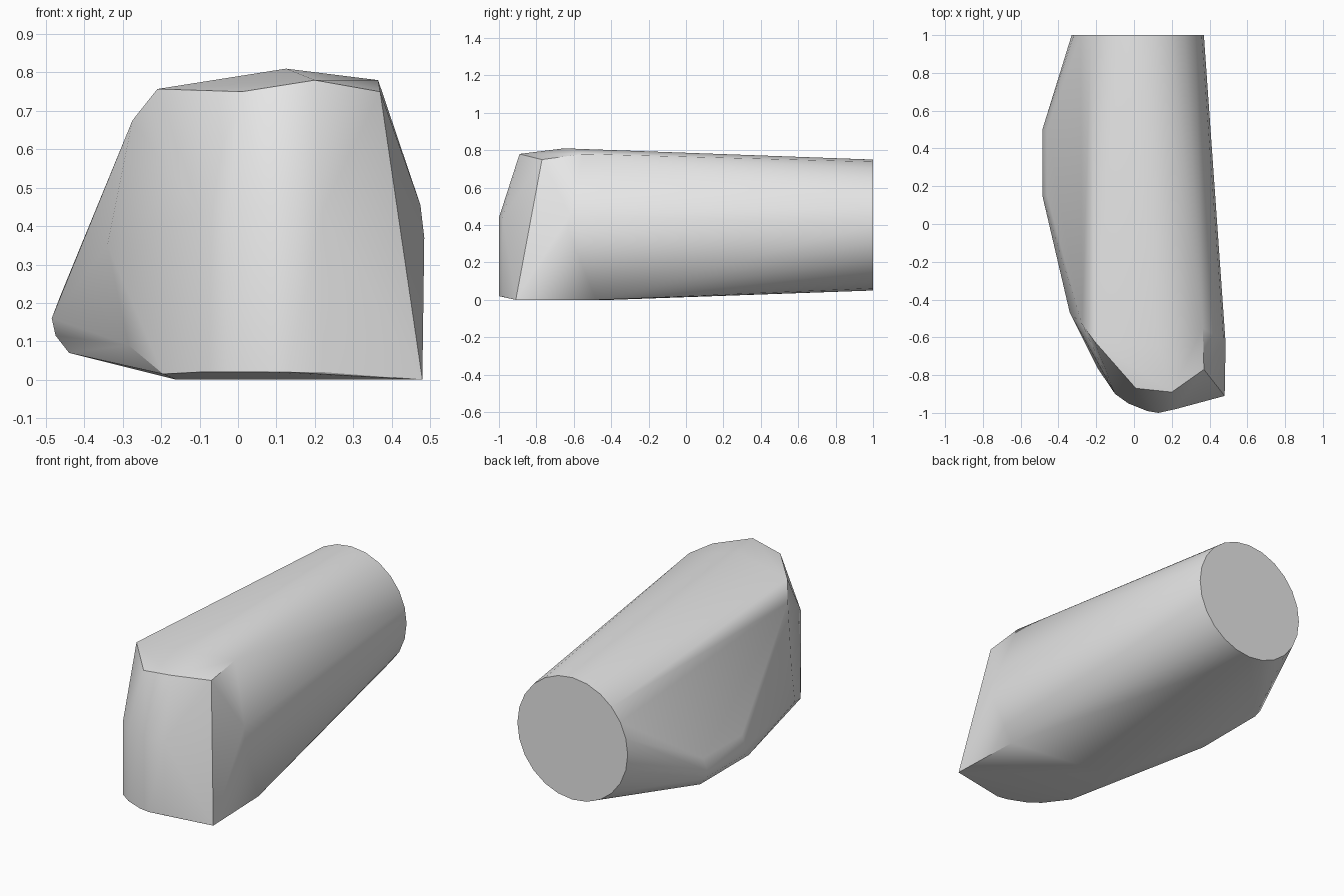
import bpy
import bmesh
import math
from mathutils import Vector

default_cube = bpy.data.objects.get("Cube")
if default_cube:
    bpy.data.objects.remove(default_cube, do_unlink=True)


def make_material(name, color):
    material = bpy.data.materials.new(name)
    material.diffuse_color = color
    material.use_nodes = True
    shader = material.node_tree.nodes["Principled BSDF"]
    shader.inputs["Base Color"].default_value = color
    return material


def circle_profile(center, radius, sides):
    """Points of an upright circle facing along y."""
    points = []
    for step in range(sides):
        angle = math.tau * step / sides
        offset = Vector((math.cos(angle), 0, math.sin(angle))) * radius
        points.append(Vector(center) + offset)
    return points


def extruded_profile(outline, low, high):
    """A plan outline (x, y) repeated at two heights."""
    return [Vector((x, y, z)) for x, y in outline for z in (low, high)]


def lengthwise_profile(outline, start, end):
    """A cross-section (x, z) repeated at two positions along y."""
    return [Vector((x, y, z)) for x, z in outline for y in (start, end)]


def hull_object(name, points, material):
    """Wrap a tight skin around the profiles and merge its flat areas."""
    bm = bmesh.new()
    for point in points:
        bm.verts.new(point)
    result = bmesh.ops.convex_hull(bm, input=bm.verts[:])
    unused = set(result["geom_interior"]) | set(result["geom_unused"])
    loose = [item for item in unused if isinstance(item, bmesh.types.BMVert)]
    bmesh.ops.delete(bm, geom=loose, context="VERTS")
    bmesh.ops.dissolve_limit(bm, angle_limit=math.radians(0.5),
                             verts=bm.verts[:], edges=bm.edges[:])
    bmesh.ops.recalc_face_normals(bm, faces=bm.faces[:])
    mesh = bpy.data.meshes.new(name)
    bm.to_mesh(mesh)
    bm.free()
    mesh.materials.append(material)
    obj = bpy.data.objects.new(name, mesh)
    bpy.context.collection.objects.link(obj)
    bpy.ops.object.select_all(action="DESELECT")
    obj.select_set(True)
    bpy.context.view_layer.objects.active = obj
    bpy.ops.object.shade_smooth_by_angle(angle=math.radians(30))
    return obj


grey = make_material("plain grey", (0.8, 0.8, 0.8, 1))

# Round flat back end
back_end = circle_profile((0.02, 1, 0.4), 0.35, 24)

# Curved upright nose
nose = extruded_profile(
    [(-0.1, -0.9), (-0.03, -0.95), (0.07, -0.99), (0.13, -1), (0.22, -0.98)],
    0.02, 0.44)

# Bulging lower side
side_bulge = lengthwise_profile(
    [(-0.46, 0.225), (-0.485, 0.16), (-0.475, 0.115), (-0.44, 0.07)],
    0.15, 0.5)

# Corners of the roof, shoulders and underside
roof = [(0.01, -0.87, 0.75), (0.2, -0.89, 0.78), (0.37, -0.77, 0.75),
        (0.365, -0.55, 0.78), (0.125, -0.65, 0.81), (-0.21, -0.62, 0.757)]
shoulders = [(-0.275, -0.53, 0.675), (-0.34, -0.47, 0.35),
             (-0.285, -0.58, 0.09), (0.475, -0.62, 0.455),
             (0.485, -0.63, 0.37)]
underside = [(0.48, -0.91, 0), (0.465, -0.48, 0), (-0.195, -0.76, 0.015),
             (-0.16, -0.7, 0), (-0.16, -0.4, 0), (-0.44, 0.06, 0.07)]
corners = [Vector(point) for point in roof + shoulders + underside]

hull_object("rounded_body", back_end + nose + side_bulge + corners, grey)
